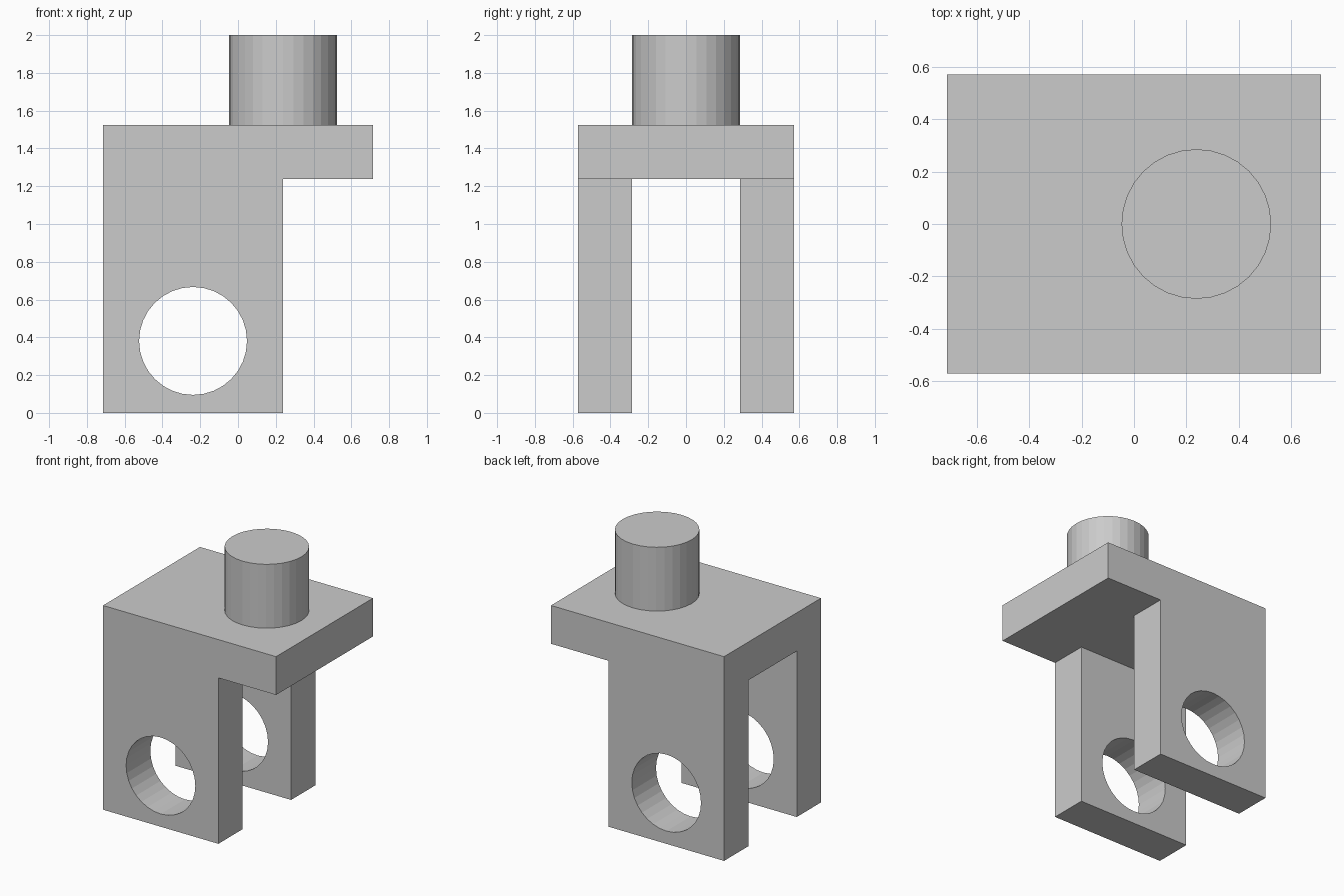
import bpy, bmesh, math
from mathutils import Vector

if "Cube" in bpy.data.objects:
    bpy.data.objects.remove(bpy.data.objects["Cube"])

U = 2 / 21                      # design grid unit
HALF_X, HALF_Y = 7.5 * U, 6 * U
STEP_X, INNER_Y = 2.5 * U, 3 * U
PLATE_Z0, PLATE_Z1 = 13 * U, 16 * U
RADIUS, SIDES = 3 * U, 32


def prism(name, points, vec):
    """Extrude a closed flat outline along vec."""
    bm = bmesh.new()
    face = bm.faces.new([bm.verts.new(p) for p in points])
    ext = bmesh.ops.extrude_face_region(bm, geom=[face])
    verts = [v for v in ext["geom"] if isinstance(v, bmesh.types.BMVert)]
    bmesh.ops.translate(bm, verts=verts, vec=Vector(vec))
    bmesh.ops.recalc_face_normals(bm, faces=bm.faces[:])
    mesh = bpy.data.meshes.new(name)
    bm.to_mesh(mesh)
    bm.free()
    obj = bpy.data.objects.new(name, mesh)
    bpy.context.collection.objects.link(obj)
    return obj


def circle(r):
    return [(r * math.cos(2 * math.pi * i / SIDES), r * math.sin(2 * math.pi * i / SIDES))
            for i in range(SIDES)]


def combine(target, tool, operation):
    """Apply a boolean and discard the tool object."""
    tool.hide_render = True
    mod = target.modifiers.new(tool.name, "BOOLEAN")
    mod.operation, mod.solver, mod.object = operation, "EXACT", tool
    bpy.context.view_layer.objects.active = target
    bpy.ops.object.modifier_apply(modifier=mod.name)
    bpy.data.objects.remove(tool)


# Bracket: side outline of leg and overhanging plate, extruded across the depth
outline = [(-HALF_X, 0), (STEP_X, 0), (STEP_X, PLATE_Z0), (HALF_X, PLATE_Z0),
           (HALF_X, PLATE_Z1), (-HALF_X, PLATE_Z1)]
bracket = prism("clevis_bracket", [(x, -HALF_Y, z) for x, z in outline], (0, 2 * HALF_Y, 0))

# Slot that splits the body into two legs
slot = [(-1, -INNER_Y, -0.2), (-1, INNER_Y, -0.2), (-1, INNER_Y, PLATE_Z0), (-1, -INNER_Y, PLATE_Z0)]
combine(bracket, prism("leg_slot", slot, (2, 0, 0)), "DIFFERENCE")

# Round bore through both legs
bore = [(x - STEP_X, -1, z + 4 * U) for x, z in circle(RADIUS)]
combine(bracket, prism("pin_bore", bore, (0, 2, 0)), "DIFFERENCE")

# Round stud on top, sunk slightly into the plate for a clean join
stud = [(x + STEP_X, y, PLATE_Z1 - U) for x, y in circle(RADIUS)]
combine(bracket, prism("top_stud", stud, (0, 0, 2 - PLATE_Z1 + U)), "UNION")
